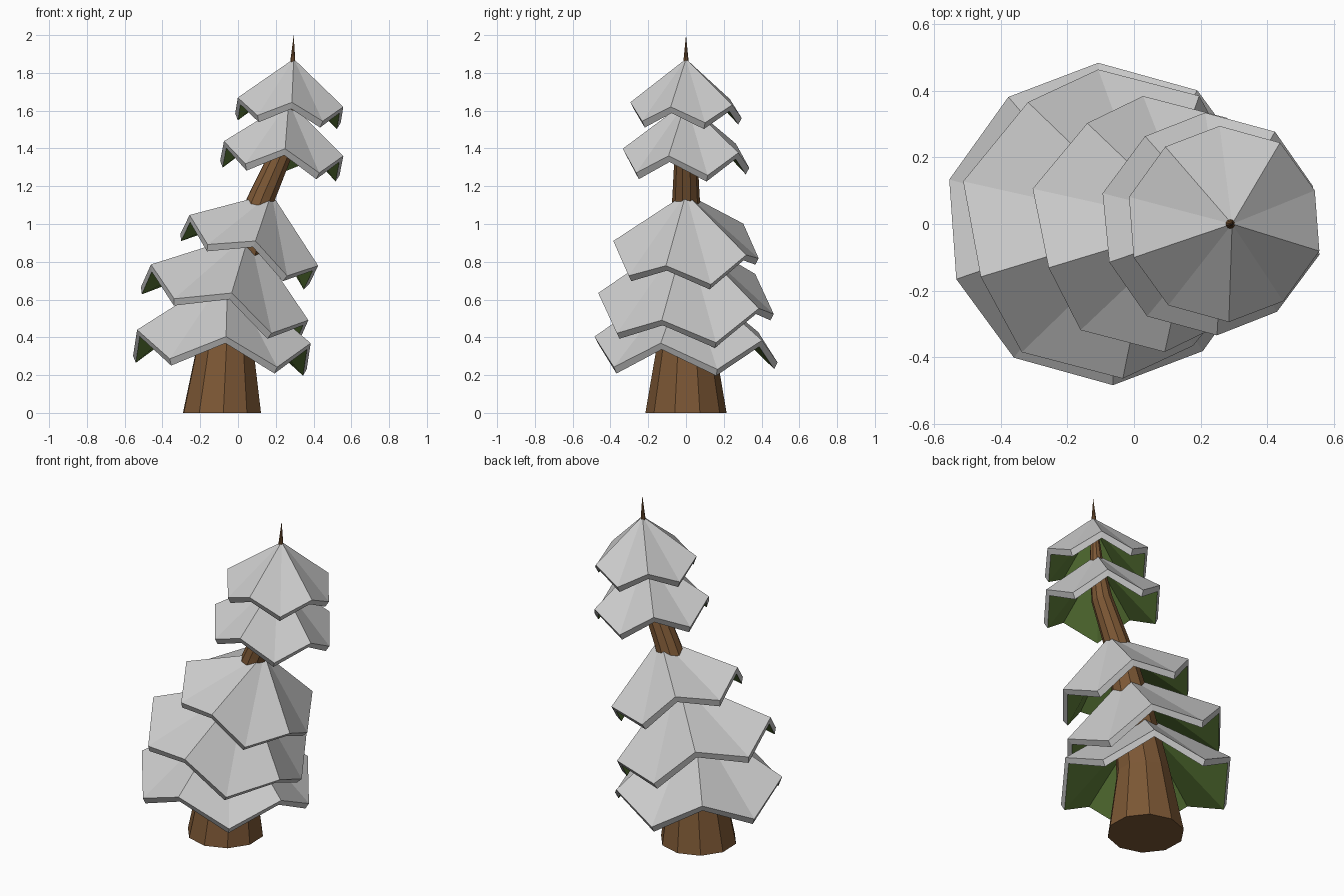
import bpy, bmesh
from math import sin, cos, radians
from mathutils import Matrix, Vector

if "Cube" in bpy.data.objects:
    bpy.data.objects.remove(bpy.data.objects["Cube"])

SIDES = 10
START = radians(-88)


def material(name, color):
    m = bpy.data.materials.new(name)
    m.diffuse_color = (*color, 1)
    m.use_nodes = True
    m.node_tree.nodes["Principled BSDF"].inputs["Base Color"].default_value = m.diffuse_color
    return m


brown = material("bark", (0.2, 0.095, 0.035))
green = material("needles", (0.11, 0.2, 0.04))
snow = material("snow", (0.8, 0.8, 0.8))


def finish(bm, name, mats):
    bmesh.ops.recalc_face_normals(bm, faces=bm.faces)
    me = bpy.data.meshes.new(name)
    bm.to_mesh(me)
    bm.free()
    for m in mats:
        me.materials.append(m)
    ob = bpy.data.objects.new(name, me)
    bpy.context.collection.objects.link(ob)
    return ob


def ring(bm, radius, heights, mat):
    # decagon whose corners cycle through the given heights
    out = []
    for i in range(SIDES):
        a = START + i * radians(360 / SIDES)
        p = Vector((radius * cos(a), radius * sin(a), heights[i % len(heights)]))
        out.append(bm.verts.new(mat @ p))
    return out


def skin(bm, lower, upper, index=0):
    for i in range(SIDES):
        j = (i + 1) % SIDES
        bm.faces.new((lower[i], lower[j], upper[j], upper[i])).material_index = index


def fan(bm, rim, tip, index=0):
    for i in range(SIDES):
        bm.faces.new((rim[i], rim[(i + 1) % SIDES], tip)).material_index = index


# Leaning trunk with a pointed tip: x, z, radius, lean in degrees
path = [(-0.085, 0, 0.215, 0), (-0.065, 0.38, 0.15, 6), (0.0, 0.72, 0.115, 14),
        (0.065, 0.98, 0.085, 20), (0.13, 1.15, 0.072, 25), (0.232, 1.38, 0.06, 20),
        (0.272, 1.6, 0.038, 8), (0.29, 1.86, 0.014, 2)]
bm = bmesh.new()
rings = [ring(bm, r, [0], Matrix.Translation((x, 0, z)) @ Matrix.Rotation(radians(t), 4, 'Y'))
         for x, z, r, t in path]
bm.faces.new(rings[0])
for a, b in zip(rings, rings[1:]):
    skin(bm, a, b)
fan(bm, rings[-1], bm.verts.new((0.295, 0, 2.0)))
finish(bm, "trunk", [brown])


# Snow tier: pleated cone with a thick rim and a green underside
def tier(name, x, z, radius, height, drop, tilt):
    m = Matrix.Translation((x, 0, z)) @ Matrix.Rotation(radians(tilt), 4, 'Y')
    bm = bmesh.new()
    outer = ring(bm, radius, [0, -drop], m)
    inner = ring(bm, radius - 0.018, [-0.035, -drop - 0.035], m)
    fan(bm, outer, bm.verts.new(m @ Vector((0, 0, height))))
    skin(bm, inner, outer)
    fan(bm, inner, bm.verts.new(m @ Vector((0, 0, height - 0.05))), 1)
    finish(bm, name, [snow, green])


tier("branch_tier_1", -0.08, 0.405, 0.485, 0.34, 0.14, 4.4)
tier("branch_tier_2", -0.049, 0.64, 0.465, 0.33, 0.13, 19.5)
tier("branch_tier_3", 0.08, 0.915, 0.385, 0.265, 0.11, 21.5)
tier("branch_tier_4", 0.238, 1.40, 0.335, 0.25, 0.105, 7)
tier("branch_tier_5", 0.275, 1.645, 0.295, 0.23, 0.085, 5)
